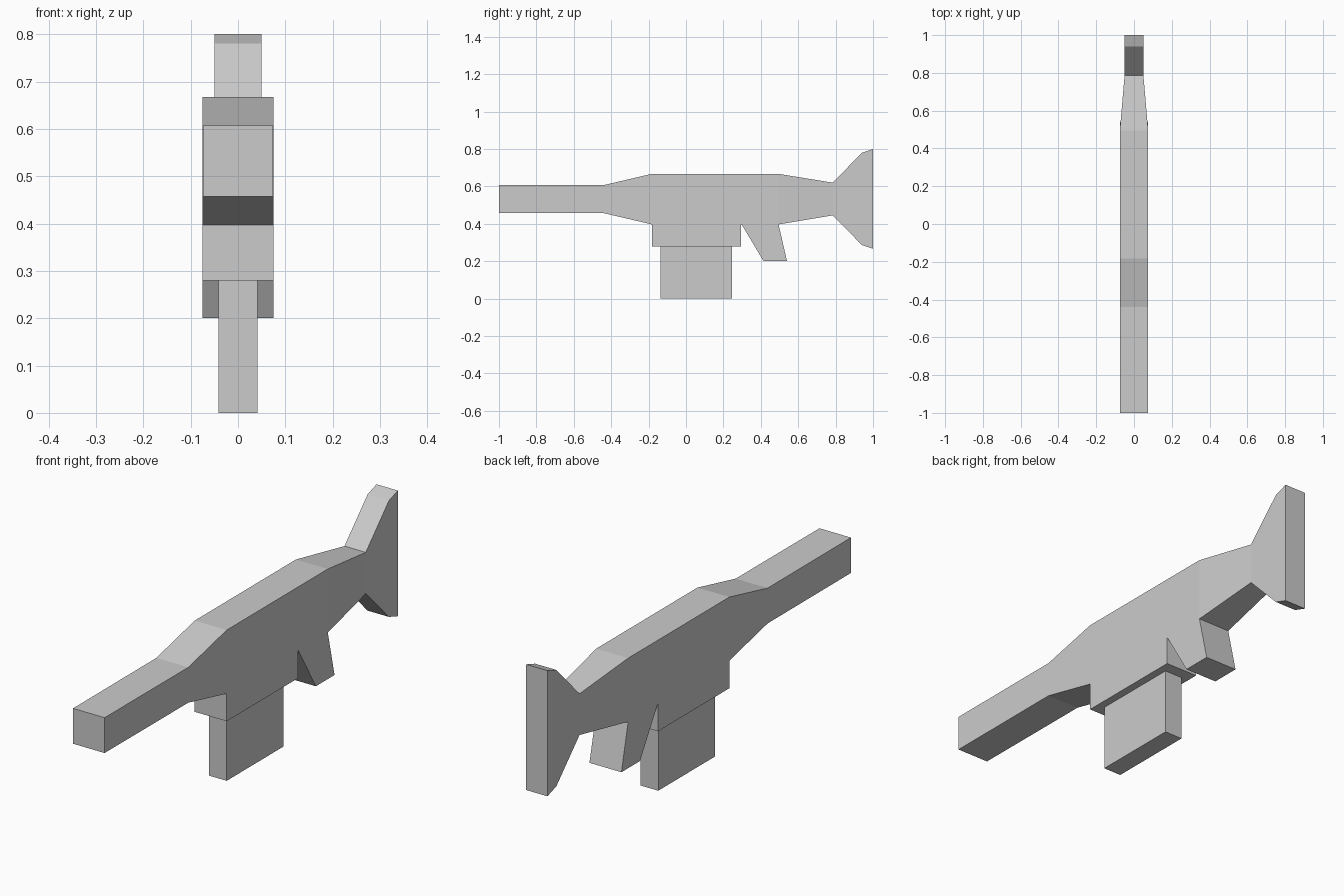
import bpy

if "Cube" in bpy.data.objects:
    bpy.data.objects.remove(bpy.data.objects["Cube"])


def loft(name, stations):
    """Closed skin through rectangular sections, each a list of 4 corners."""
    verts = [v for s in stations for v in s]
    n = len(stations)
    faces = [(3, 2, 1, 0), tuple(4 * (n - 1) + k for k in range(4))]
    for i in range(n - 1):
        a, b = 4 * i, 4 * (i + 1)
        for k in range(4):
            j = (k + 1) % 4
            faces.append((a + k, a + j, b + j, b + k))
    mesh = bpy.data.meshes.new(name)
    mesh.from_pydata(verts, [], faces)
    mesh.update()
    obj = bpy.data.objects.new(name, mesh)
    bpy.context.collection.objects.link(obj)
    return obj


def upright(y, half, low, high):
    """Section facing along y."""
    return [(-half, y, low), (half, y, low), (half, y, high), (-half, y, high)]


def level(z, half, front, back):
    """Section facing along z."""
    return [(-half, back, z), (half, back, z), (half, front, z), (-half, front, z)][::-1]


# Barrel, receiver and flared stock in one continuous body
loft("body", [upright(*s) for s in (
    (-1.0, 0.074, 0.457, 0.607),
    (-0.44, 0.075, 0.457, 0.607),
    (-0.183, 0.075, 0.397, 0.667),
    (0.495, 0.075, 0.397, 0.667),
    (0.785, 0.05, 0.445, 0.62),
    (0.94, 0.05, 0.287, 0.78),
    (1.0, 0.05, 0.267, 0.80),
)])

# Block under the receiver that holds the magazine
loft("magazine_housing", [level(0.28, 0.075, -0.183, 0.295),
                          level(0.397, 0.075, -0.183, 0.295)])

# Narrow magazine
loft("magazine", [level(0.0, 0.0415, -0.135, 0.245),
                  level(0.28, 0.0415, -0.135, 0.245)])

# Raked grip, narrowing downwards
loft("grip", [level(0.2, 0.075, 0.415, 0.54),
              level(0.397, 0.075, 0.297, 0.495)])
